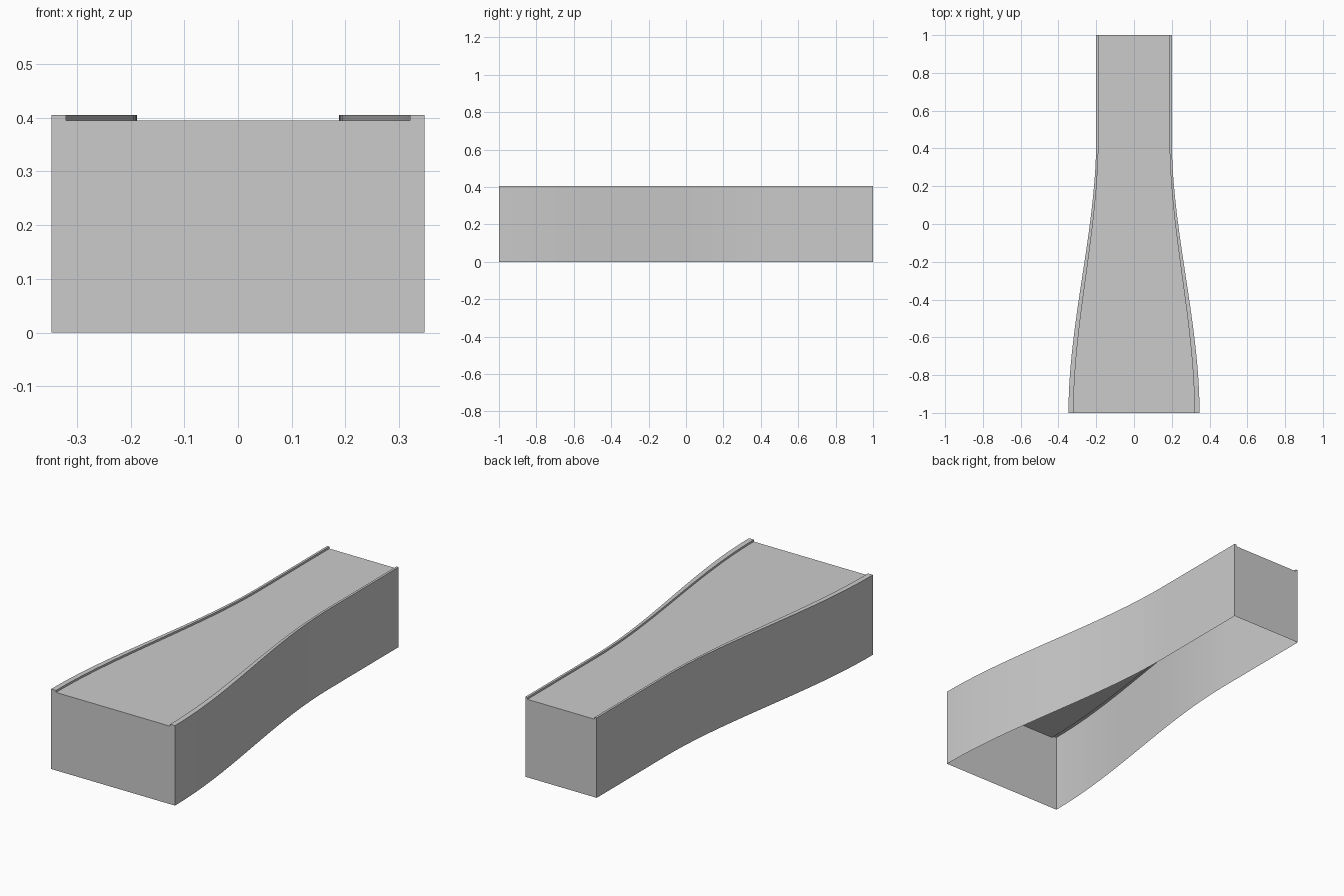
import bpy, bmesh

cube = bpy.data.objects.get("Cube")
if cube:
    bpy.data.objects.remove(cube, do_unlink=True)

grey = bpy.data.materials.new("plain grey")
grey.use_nodes = True
grey.diffuse_color = (0.6, 0.6, 0.6, 1)
grey.node_tree.nodes["Principled BSDF"].inputs["Base Color"].default_value = (0.6, 0.6, 0.6, 1)

DECK, RIM = 0.395, 0.405
CURVE_END, STEPS = 0.45, 24


def ease(y):
    t = min((y + 1) / (CURVE_END + 1), 1)
    return t * t * (3 - 2 * t)


def outer(y):
    return 0.347 - 0.147 * ease(y)


def inner(y):
    return 0.32 - 0.132 * ease(y)


def section(y):
    """Open cross-section: wall, rim, deck, rim, wall."""
    half = [(outer(y), 0), (outer(y), RIM), (inner(y), RIM), (inner(y), DECK)]
    return [(-x, y, z) for x, z in half] + [(x, y, z) for x, z in reversed(half)]


# Sections along the length, with one straight stretch at the narrow end
stations = [-1 + (CURVE_END + 1) * i / STEPS for i in range(STEPS + 1)] + [1]

bm = bmesh.new()
rows = [[bm.verts.new(p) for p in section(y)] for y in stations]
for a, b in zip(rows, rows[1:]):
    for i in range(len(a) - 1):
        bm.faces.new((a[i], b[i], b[i + 1], a[i + 1]))

# End walls, underside left open
bm.faces.new(rows[0])
bm.faces.new(list(reversed(rows[-1])))
bmesh.ops.recalc_face_normals(bm, faces=bm.faces)
if max(bm.faces, key=lambda f: f.calc_center_median().z).normal.z < 0:
    bmesh.ops.reverse_faces(bm, faces=bm.faces)

mesh = bpy.data.meshes.new("tapered_ramp")
bm.to_mesh(mesh)
bm.free()
mesh.materials.append(grey)
ramp = bpy.data.objects.new("tapered_ramp", mesh)
bpy.context.collection.objects.link(ramp)
